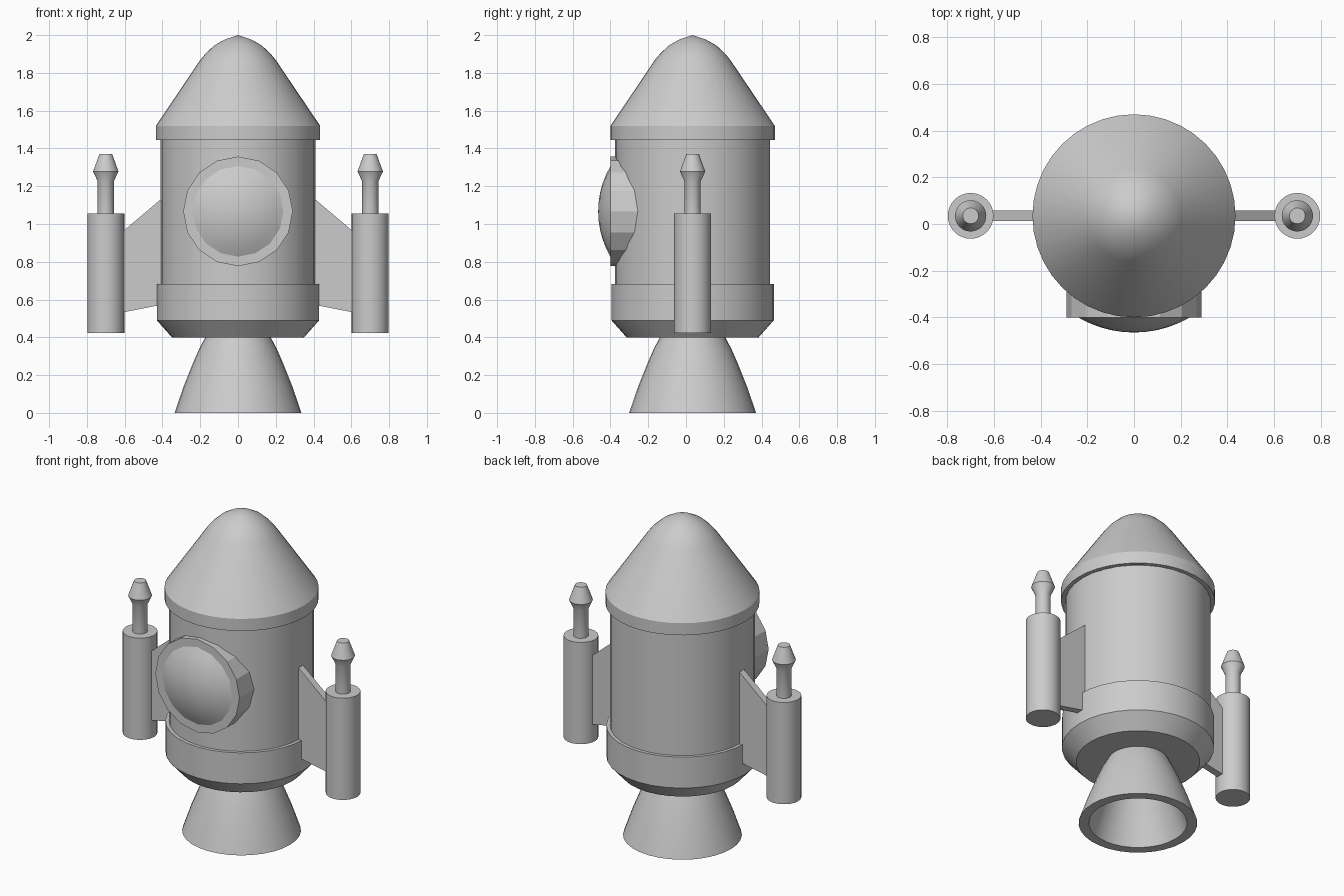
import bpy, bmesh, math
from mathutils import Matrix

if "Cube" in bpy.data.objects:
    bpy.data.objects.remove(bpy.data.objects["Cube"])

AXIS_Y = 0.035  # the rocket axis sits slightly behind the origin


def finish(bm, name, smooth):
    mesh = bpy.data.meshes.new(name)
    bm.to_mesh(mesh)
    bm.free()
    obj = bpy.data.objects.new(name, mesh)
    bpy.context.collection.objects.link(obj)
    if smooth:
        bpy.ops.object.select_all(action='DESELECT')
        obj.select_set(True)
        bpy.context.view_layer.objects.active = obj
        bpy.ops.object.shade_smooth_by_angle(angle=math.radians(30))
    return obj


def lathe(name, profile, sides=32, matrix=Matrix.Translation((0, AXIS_Y, 0)), smooth=True):
    """Revolve (radius, height) points, listed outward-facing from bottom to top."""
    bm = bmesh.new()
    rings = [[bm.verts.new((r * math.cos(a), r * math.sin(a), z))
              for a in (math.tau * i / sides for i in range(sides))]
             for r, z in profile]
    for low, high in zip(rings, rings[1:]):
        for i in range(sides):
            j = (i + 1) % sides
            bm.faces.new((low[i], low[j], high[j], high[i]))
    bmesh.ops.remove_doubles(bm, verts=bm.verts, dist=1e-5)
    bm.transform(matrix)
    return finish(bm, name, smooth)


# Main body: engine bell, lower skirt, hull and nose
lathe("engine_bell", [(0, 0.39), (0.13, 0.39), (0.18, 0.28), (0.225, 0.15), (0.278, 0),
                      (0.336, 0), (0.288, 0.14), (0.24, 0.26), (0.205, 0.34), (0.172, 0.402)])
lathe("lower_skirt", [(0, 0.40), (0.35, 0.40), (0.43, 0.49), (0.43, 0.683), (0.41, 0.683)])
lathe("hull", [(0.41, 0.683), (0.41, 1.445)])
lathe("nose_cone", [(0.41, 1.445), (0.435, 1.445), (0.435, 1.52), (0.2, 1.868), (0.172, 1.902),
                    (0.125, 1.946), (0.07, 1.977), (0, 2.0)], sides=40)

# Round window on the front: faceted frame and bulging glass
facing_front = Matrix.Translation((0, 0, 1.067)) @ Matrix.Rotation(math.pi / 2, 4, 'X')
lathe("window_frame", [(0.29, 0.22), (0.29, 0.40), (0.24, 0.40)], 16, facing_front, smooth=False)
R, base = 0.24, 0.065
sphere = (R * R + base * base) / (2 * base)
span = math.asin(R / sphere)
dome = [(sphere * math.sin(span * (1 - k / 5)),
         0.465 - sphere * (1 - math.cos(span * (1 - k / 5)))) for k in range(6)]
lathe("window_glass", dome, 16, facing_front)

# Side boosters with their fins
for side, label in ((-1, "left"), (1, "right")):
    place = Matrix.Translation((side * 0.7, AXIS_Y, 0))
    lathe(label + "_booster", [(0, 0.422), (0.098, 0.422), (0.098, 1.056), (0.043, 1.056),
                               (0.043, 1.226), (0.067, 1.278), (0.034, 1.37), (0, 1.37)],
          matrix=place)
    bm = bmesh.new()
    outline = [(0.38, 0.577), (0.62, 0.53), (0.62, 0.952), (0.38, 1.155)]
    face = bm.faces.new([bm.verts.new((side * x, AXIS_Y - 0.022, z)) for x, z in outline])
    out = bmesh.ops.extrude_face_region(bm, geom=[face])
    moved = [v for v in out["geom"] if isinstance(v, bmesh.types.BMVert)]
    bmesh.ops.translate(bm, verts=moved, vec=(0, 0.044, 0))
    # keep the solid closed with a single front face
    if not any(f.calc_center_median().y < AXIS_Y - 0.02 for f in bm.faces):
        bmesh.ops.holes_fill(bm, edges=bm.edges)
    bmesh.ops.recalc_face_normals(bm, faces=bm.faces)
    finish(bm, label + "_fin", smooth=False)
